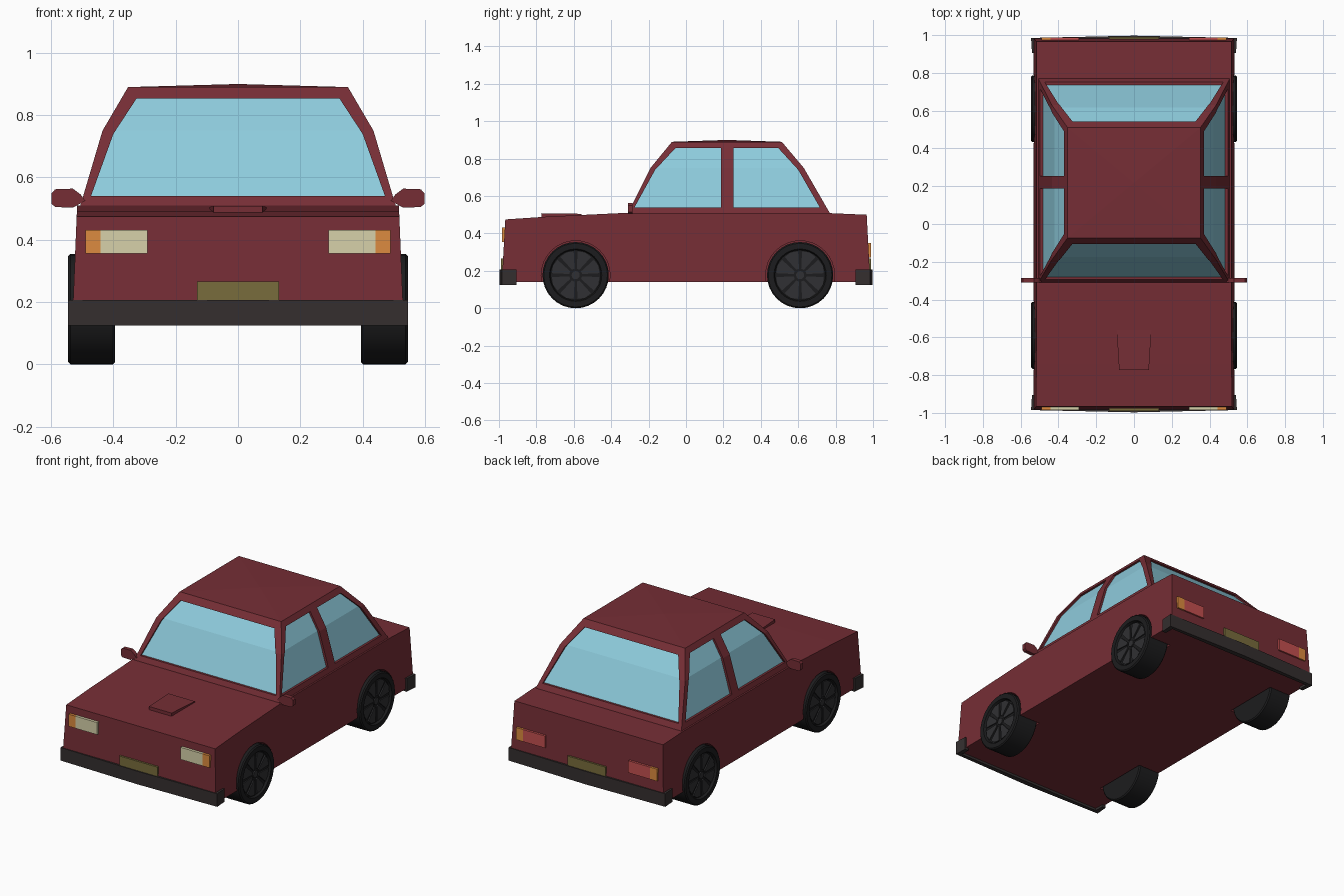
import bpy, bmesh
from math import sin, cos, pi, radians

if "Cube" in bpy.data.objects:
    bpy.data.objects.remove(bpy.data.objects["Cube"])


def material(name, r, g, b):
    m = bpy.data.materials.new(name)
    m.diffuse_color = (r, g, b, 1)
    m.use_nodes = True
    m.node_tree.nodes["Principled BSDF"].inputs["Base Color"].default_value = m.diffuse_color
    return m


RED = material("paint", .18, .027, .036)
GLASS = material("glass", .27, .60, .72)
BLACK = material("rubber", .012, .012, .013)
RIM = material("rim", .03, .03, .033)
BUMPER = material("bumper", .035, .028, .028)
CREAM = material("headlamp", .68, .64, .40)
ORANGE = material("indicator", .72, .26, .05)
TAIL = material("tail_lamp", .55, .08, .08)
PLATE = material("plate", .19, .15, .045)


def finish(name, bm, mat):
    bmesh.ops.recalc_face_normals(bm, faces=bm.faces)
    me = bpy.data.meshes.new(name)
    bm.to_mesh(me)
    bm.free()
    ob = bpy.data.objects.new(name, me)
    bpy.context.collection.objects.link(ob)
    if mat:
        me.materials.append(mat)
    return ob


def prism(name, polys, axis, a, b, mat=None, warp=None):
    """Extrude 2D outlines from a to b along an axis."""
    place = {'X': lambda u, v, t: (t, u, v),
             'Y': lambda u, v, t: (u, t, v),
             'Z': lambda u, v, t: (u, v, t)}[axis]
    bm = bmesh.new()
    for pts in polys:
        lo = [bm.verts.new(place(u, v, a)) for u, v in pts]
        hi = [bm.verts.new(place(u, v, b)) for u, v in pts]
        bm.faces.new(lo)
        bm.faces.new(hi)
        for i in range(len(pts)):
            j = (i + 1) % len(pts)
            bm.faces.new((lo[i], lo[j], hi[j], hi[i]))
    if warp:
        for v in bm.verts:
            v.co = warp(*v.co)
    return finish(name, bm, mat)


def box(name, x0, x1, y0, y1, z0, z1, mat):
    return prism(name, [[(x0, y0), (x1, y0), (x1, y1), (x0, y1)]], 'Z', z0, z1, mat)


def loft(name, rings, mat, inset=0, crown=0):
    """Stack rectangles (z, y front, y back, half width)."""
    bm = bmesh.new()
    loops = []
    for z, f, k, w in rings:
        f, k, w = f + inset, k - inset, w - inset
        loops.append([bm.verts.new(p) for p in
                      ((-w, f, z), (w, f, z), (w, k, z), (-w, k, z))])
    bm.faces.new(loops[0])
    top = bm.faces.new(loops[-1])
    for lo, hi in zip(loops, loops[1:]):
        for i in range(4):
            j = (i + 1) % 4
            bm.faces.new((lo[i], lo[j], hi[j], hi[i]))
    if crown:
        mid = bmesh.ops.poke(bm, faces=[top])['verts'][0]
        mid.co.z += crown
    return finish(name, bm, mat)


def circle(y, z, r, n):
    return [(y + r * cos(2 * pi * i / n), z + r * sin(2 * pi * i / n)) for i in range(n)]


def cut(ob, cutter):
    mod = ob.modifiers.new("cut", 'BOOLEAN')
    mod.operation, mod.solver, mod.object = 'DIFFERENCE', 'EXACT', cutter
    bpy.context.view_layer.objects.active = ob
    bpy.ops.object.modifier_apply(modifier=mod.name)
    bpy.data.objects.remove(cutter)


AXLES = {"front": -.59, "rear": .61}
WZ, WR = .177, .177

# Lower body: side profile, narrowing upwards, with wheel wells
outline = [(-.985, .14), (-.966, .475), (-.74, .49), (-.32, .51),
           (.78, .508), (.966, .50), (.985, .14)]
body = prism("body", [outline], 'X', -1, 1, RED,
             lambda x, y, z: (x * (.532 - .042 * (z - .14)), y, z))
for y in AXLES.values():
    for s in (-1, 1):
        cut(body, prism("well_cutter", [circle(y, WZ, .184, 32)], 'X', s * .385, s * .7))

# Cabin frame with window openings
cabin = loft("cabin_frame", [(.50, -.315, .774, .509), (.75, -.19, .63, .435),
                             (.89, -.075, .512, .353)], RED, crown=.01)
screen = [(-.472, .54), (-.40, .74), (-.326, .853), (.326, .853), (.40, .74), (.472, .54)]
front_win = [(-.275, .54), (-.165, .74), (-.055, .858), (.187, .858), (.187, .54)]
rear_win = [(.254, .54), (.254, .858), (.492, .858), (.60, .74), (.715, .54)]
cut(cabin, prism("screen_cutter", [screen], 'Y', -1, 1.2))
cut(cabin, prism("window_cutter", [front_win, rear_win], 'X', -1, 1))

# Glass just inside the frame
loft("window_glass", [(.505, -.312, .771, .507), (.75, -.19, .63, .435),
                      (.868, -.093, .53, .366)], GLASS, inset=.014)

# Bonnet scoop
prism("bonnet_scoop", [[(-.772, .48), (-.772, .508), (-.56, .505), (-.56, .48)]], 'X', -1, 1, RED,
      lambda x, y, z: (x * (.088 + .06 * (y + .62)), y, z))

# Bumpers, lamps and plates at both ends
half = [(.54, .905), (.545, .985), (0, .997), (-.545, .985), (-.54, .905),
        (-.515, .905), (-.515, .965), (.515, .965), (.515, .905)]
for end, s, z0, lamp in (("front", -1, .355, CREAM), ("rear", 1, .272, TAIL)):
    prism(end + "_bumper", [[(x, s * y) for x, y in half]], 'Z', .125, .207, BUMPER)
    box(end + "_plate", -.132, .132, s * .96, s * .99, .195, .266, PLATE)
    for side, t in (("left", 1), ("right", -1)):
        d = .985 if s < 0 else .988
        box(f"{end}_lamp_{side}", t * .29, t * .442, s * .95, s * d, z0, z0 + .076, lamp)
        box(f"{end}_indicator_{side}", t * .442, t * .49, s * .95, s * d, z0, z0 + .076, ORANGE)

# Door mirrors
shape = [(.49, .525), (.53, .503), (.587, .505), (.598, .515), (.598, .55),
         (.587, .562), (.53, .564), (.505, .545)]
for side, t in (("left", 1), ("right", -1)):
    prism("door_mirror_" + side, [[(t * x, z) for x, z in shape]], 'Y', -.31, -.285, RED)


# Wheels: turned tyre plus eight wedge spokes and a hub
def tyre(name, y, s, n=32):
    profile = [(.17, .395), (WR, .402), (WR, .538), (.17, .545), (.14, .545), (.134, .53)]
    bm = bmesh.new()
    rings = [[bm.verts.new((s * x, y + r * cos(2 * pi * i / n), WZ + r * sin(2 * pi * i / n)))
              for i in range(n)] for r, x in profile]
    bm.faces.new(rings[0])
    bm.faces.new(rings[-1])
    for a, b in zip(rings, rings[1:]):
        for i in range(n):
            j = (i + 1) % n
            bm.faces.new((a[i], a[j], b[j], b[i]))
    ob = finish(name, bm, BLACK)
    bpy.ops.object.select_all(action='DESELECT')
    ob.select_set(True)
    bpy.context.view_layer.objects.active = ob
    bpy.ops.object.shade_smooth_by_angle(angle=radians(30))


for end, y in AXLES.items():
    for side, s in (("left", 1), ("right", -1)):
        tyre(f"{end}_tyre_{side}", y, s)
        wedges = [circle(y, WZ, .022, 12)]
        for k in range(8):
            a = pi / 4 * (k + .5)
            wedges.append([(y + r * cos(a + d), WZ + r * sin(a + d)) for r, d in
                           ((.035, -.22), (.127, -.31), (.131, 0), (.127, .31), (.035, .22))])
        prism(f"{end}_rim_{side}", wedges, 'X', s * .52, s * .537, RIM)
